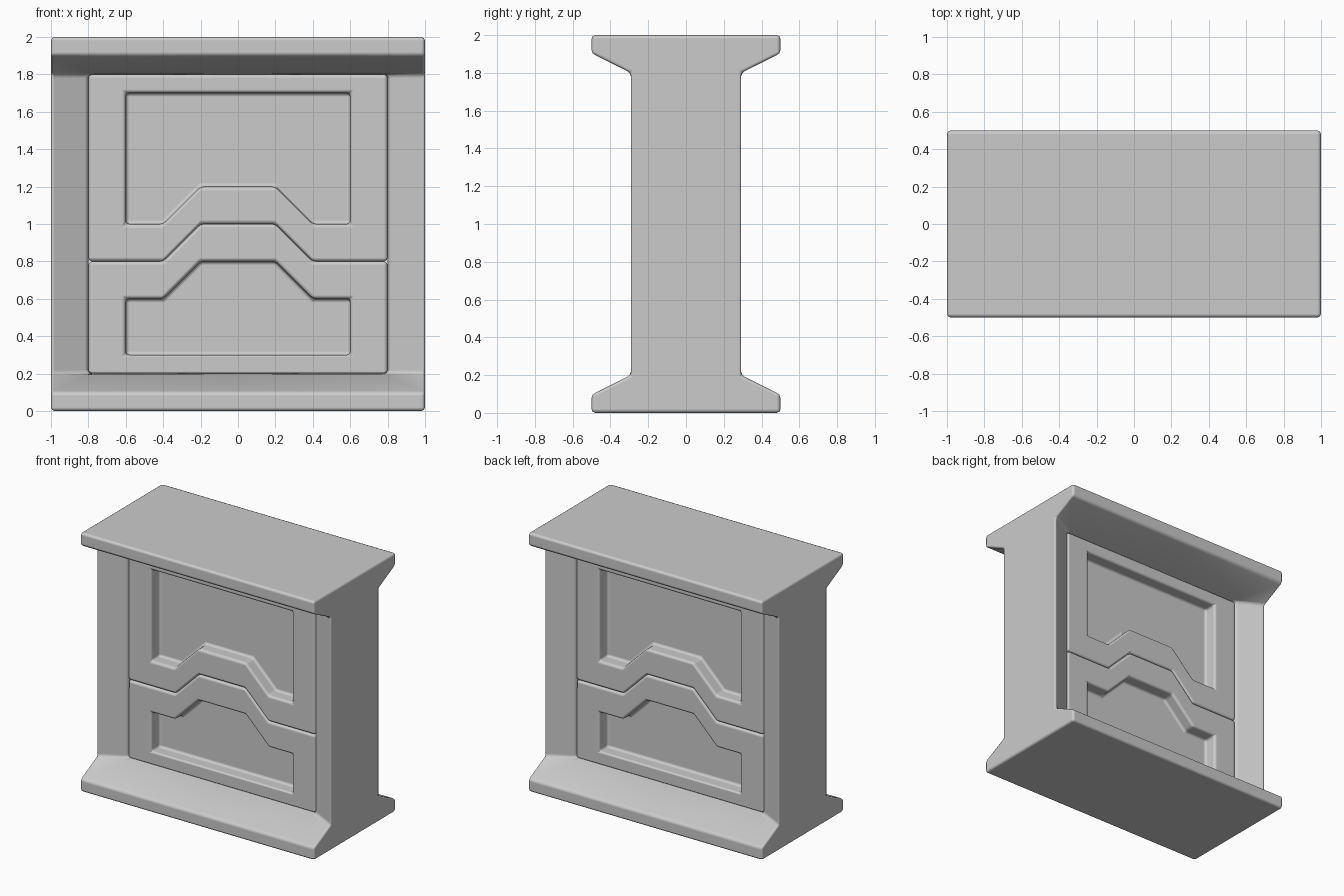
import bpy, bmesh, math
from itertools import product

if "Cube" in bpy.data.objects:
    bpy.data.objects.remove(bpy.data.objects["Cube"])


def finish(name, bm):
    """Weld, orient and round the edges of a finished part."""
    bmesh.ops.remove_doubles(bm, verts=bm.verts, dist=1e-4)
    bmesh.ops.dissolve_limit(bm, angle_limit=math.radians(1),
                             verts=bm.verts, edges=bm.edges)
    bmesh.ops.recalc_face_normals(bm, faces=bm.faces)
    for f in bm.faces:
        f.smooth = True
    mesh = bpy.data.meshes.new(name)
    bm.to_mesh(mesh)
    bm.free()
    obj = bpy.data.objects.new(name, mesh)
    bpy.context.collection.objects.link(obj)
    bev = obj.modifiers.new("rounded_edges", 'BEVEL')
    bev.width = 0.02
    bev.segments = 2
    bev.limit_method = 'ANGLE'
    bev.angle_limit = math.radians(30)
    bev.harden_normals = True
    return obj


# Frame: one eighth, mirrored on all three axes around (0, 0, 1)
eighth = [
    [(1, 0, 0), (1, -.5, 0), (1, -.5, .1), (1, -.3, .2), (1, -.3, 1), (1, 0, 1)],  # end
    [(0, 0, 0), (1, 0, 0), (1, -.5, 0), (0, -.5, 0)],                # base
    [(0, -.5, 0), (1, -.5, 0), (1, -.5, .1), (0, -.5, .1)],          # flange
    [(0, -.5, .1), (1, -.5, .1), (.8, -.2, .2), (0, -.2, .2)],       # slope
    [(1, -.5, .1), (1, -.3, .2), (.8, -.2, .2)],                     # slope corner
    [(1, -.3, .2), (.8, -.2, .2), (.8, -.2, 1), (1, -.3, 1)],        # post
    [(.8, -.2, .2), (.8, 0, .2), (.8, 0, 1), (.8, -.2, 1)],          # opening side
    [(0, -.2, .2), (.8, -.2, .2), (.8, 0, .2), (0, 0, .2)],          # opening sill
]
bm = bmesh.new()
for sx, sy, sz in product((1, -1), repeat=3):
    for face in eighth:
        bm.faces.new([bm.verts.new((x * sx, y * sy, 1 + (z - 1) * sz))
                      for x, y, z in face])
finish("frame", bm)


# Panels: stepped outline with a matching recess on both sides
def outline(half_width, step_z, flat_z):
    return [(-half_width, step_z), (-.4, step_z), (-.2, step_z + .2),
            (.2, step_z + .2), (.4, step_z), (half_width, step_z),
            (half_width, flat_z), (-half_width, flat_z)]


def panel(name, outer, inner):
    bm = bmesh.new()

    def loop(pts, y):
        return [bm.verts.new((x, y, z)) for x, z in pts]

    def bridge(a, b):
        n = len(a)
        for i in range(n):
            j = (i + 1) % n
            bm.faces.new((a[i], a[j], b[j], b[i]))

    rims = []
    for s in (-1, 1):
        rim, lip, floor = loop(outer, s * .2), loop(inner, s * .2), loop(inner, s * .1)
        bridge(rim, lip)
        bridge(lip, floor)
        bm.faces.new(floor)
        rims.append(rim)
    bridge(*rims)
    return finish(name, bm)


panel("upper_panel", outline(.8, .8, 1.8), outline(.6, 1.0, 1.7))
panel("lower_panel", outline(.8, .8, .2), outline(.6, .6, .3))
